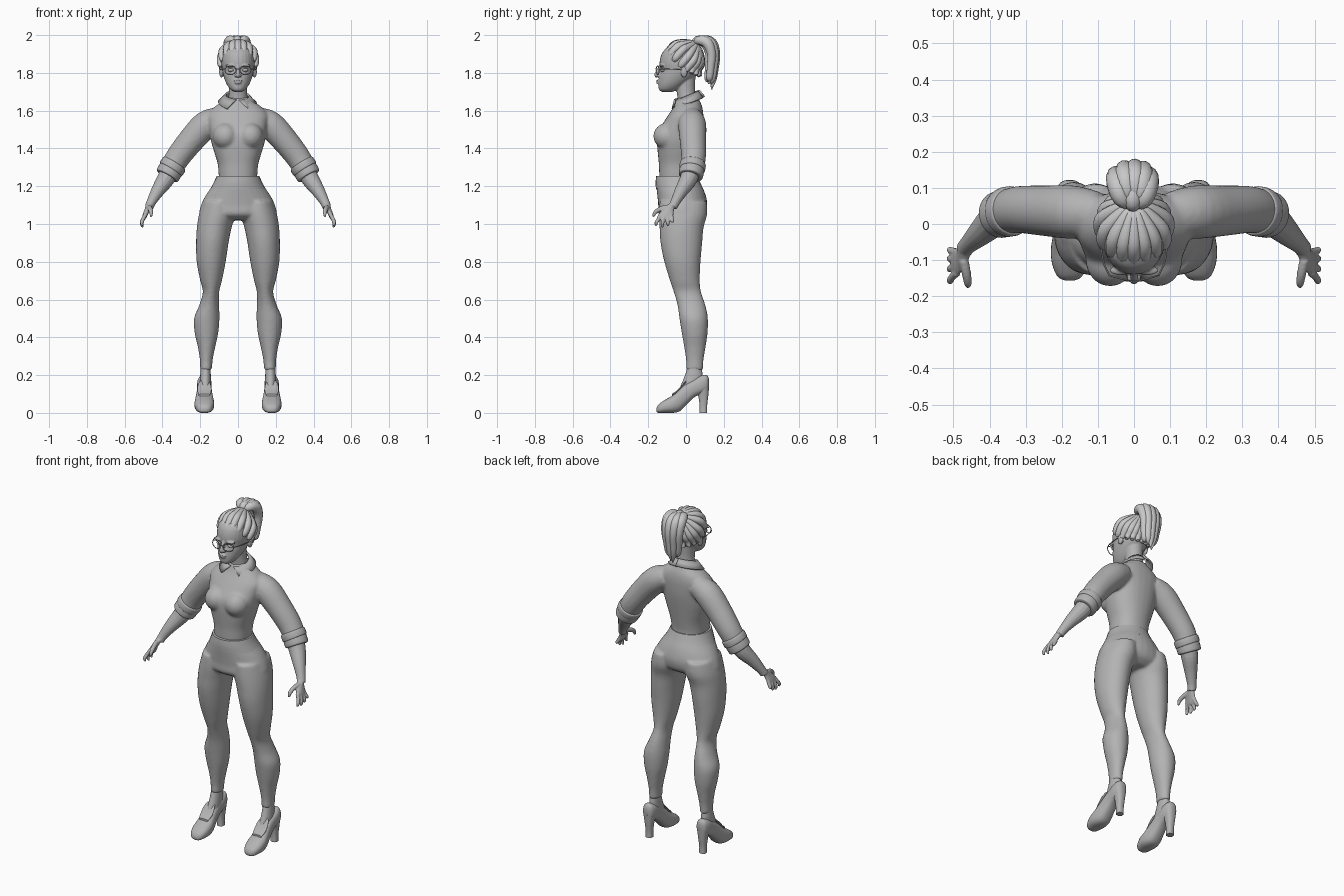
import bpy, bmesh
from math import sin, cos, pi, copysign
from mathutils import Vector, Matrix

cube = bpy.data.objects.get("Cube")
if cube:
    bpy.data.objects.remove(cube)


def material(name, grey):
    mat = bpy.data.materials.new(name)
    mat.use_nodes = True
    colour = (grey, grey, grey, 1)
    mat.diffuse_color = colour
    mat.node_tree.nodes["Principled BSDF"].inputs["Base Color"].default_value = colour
    return mat


body_grey = material("mid grey", .45)
hair_grey = material("light grey", .58)


def spline(rows, steps=4):
    """Smooth in-between rows through the given rows."""
    out = []
    last = len(rows) - 1
    for i in range(last):
        a, b, c, d = (rows[max(0, min(last, i + k))] for k in (-1, 0, 1, 2))
        for s in range(steps):
            t = s / steps
            out.append([q + .5 * t * (r - p + t * (2 * p - 5 * q + 4 * r - e + t * (3 * (q - r) + e - p)))
                        for p, q, r, e in zip(a, b, c, d)])
    return out + [list(rows[-1])]


def skin(bm, rings):
    """Closed surface over a row of equal rings."""
    loops = [[bm.verts.new(p) for p in ring] for ring in rings]
    n = len(loops[0])
    for low, high in zip(loops, loops[1:]):
        for i in range(n):
            j = (i + 1) % n
            bm.faces.new((low[i], low[j], high[j], high[i]))
    bm.faces.new(loops[0][::-1])
    bm.faces.new(loops[-1])


def stack(bm, rows, axis="z", power=1, n=28):
    """Rows of (level, a min, a max, b min, b max) lofted along one axis."""
    rings = []
    for t, a0, a1, b0, b1 in spline(rows):
        ring = []
        for k in range(n):
            c, s = cos(2 * pi * k / n), sin(2 * pi * k / n)
            a = (a0 + a1) / 2 + (a1 - a0) / 2 * copysign(abs(c) ** power, c)
            b = (b0 + b1) / 2 + (b1 - b0) / 2 * copysign(abs(s) ** power, s)
            ring.append((a, b, t) if axis == "z" else (a, t, b))
        rings.append(ring)
    skin(bm, rings)


def column(bm, rows, **options):
    """Rows of (z, front y, back y, half width) centred on x = 0."""
    stack(bm, [(z, -w, w, y0, y1) for z, y0, y1, w in rows], **options)


def tube(bm, rows, n=14):
    """Rows of (x, y, z, radius) swept along their path."""
    rows = spline(rows)
    points = [Vector(r[:3]) for r in rows]
    rings = []
    for i, p in enumerate(points):
        along = (points[min(i + 1, len(points) - 1)] - points[max(i - 1, 0)]).normalized()
        guide = Vector((0, 1, 0)) if abs(along.y) < .9 else Vector((1, 0, 0))
        if i:
            guide = u
        u = (guide - along * guide.dot(along)).normalized()
        v = along.cross(u)
        rings.append([p + rows[i][3] * (u * cos(2 * pi * k / n) + v * sin(2 * pi * k / n)) for k in range(n)])
    skin(bm, rings)


def egg(bm, centre, size):
    bmesh.ops.create_uvsphere(bm, u_segments=24, v_segments=16, radius=1,
                              matrix=Matrix.Translation(centre) @ Matrix.Diagonal((*size, 1)))


def flip(bm):
    """Copy everything so far to the other side."""
    copy = bmesh.ops.duplicate(bm, geom=bm.verts[:] + bm.edges[:] + bm.faces[:])["geom"]
    for v in copy:
        if isinstance(v, bmesh.types.BMVert):
            v.co.x *= -1


def part(name, bm, mat=body_grey, voxel=0, smooth=4):
    bmesh.ops.recalc_face_normals(bm, faces=bm.faces)
    mesh = bpy.data.meshes.new(name)
    bm.to_mesh(mesh)
    bm.free()
    mesh.materials.append(mat)
    mesh.shade_smooth()
    mesh.set_sharp_from_angle(angle=.9)
    obj = bpy.data.objects.new(name, mesh)
    bpy.context.collection.objects.link(obj)
    if voxel:
        fuse = obj.modifiers.new("fuse", "REMESH")
        fuse.mode = "VOXEL"
        fuse.voxel_size = voxel
        fuse.use_smooth_shade = True
        soften = obj.modifiers.new("soften", "SMOOTH")
        soften.iterations = smooth
    return obj


# Trousers: legs, hips and waistband
bm = bmesh.new()
stack(bm, [(1.12, .02, .185, -.14, .11), (1.05, .014, .207, -.143, .112), (.98, .034, .218, -.14, .093),
           (.9, .05, .222, -.135, .086), (.8, .065, .219, -.115, .077), (.7, .085, .2, -.085, .073),
           (.64, .1, .186, -.065, .08), (.57, .1, .205, -.045, .103), (.5, .098, .233, -.035, .116),
           (.42, .105, .229, -.022, .114), (.35, .12, .213, -.01, .104), (.28, .134, .202, 0, .093),
           (.225, .138, .2, 0, .09)])
flip(bm)
column(bm, [(1.24, -.155, .06, .114), (1.2, -.157, .085, .138), (1.15, -.152, .105, .172),
            (1.1, -.147, .113, .196), (1.05, -.143, .1, .2), (1.02, -.1, .06, .12)])
part("trousers", bm, voxel=.008, smooth=6)
bm = bmesh.new()
column(bm, [(1.185, -.159, .092, .147), (1.22, -.161, .075, .128), (1.255, -.158, .06, .113)])
part("waistband", bm)

# Shirt with sleeves
bm = bmesh.new()
tube(bm, [(.1, .03, 1.56, .06), (.17, .033, 1.525, .074), (.25, .037, 1.44, .07),
          (.32, .04, 1.35, .065), (.36, .03, 1.28, .06)], n=24)
egg(bm, (.066, -.1, 1.465), (.068, .073, .07))
flip(bm)
column(bm, [(1.22, -.14, .055, .1), (1.27, -.142, .055, .103), (1.32, -.144, .062, .108),
            (1.38, -.15, .072, .126), (1.44, -.154, .082, .143), (1.49, -.148, .089, .15),
            (1.54, -.118, .092, .158), (1.58, -.092, .092, .16), (1.62, -.066, .086, .125),
            (1.65, -.052, .074, .08), (1.67, -.045, .065, .06)], power=.9)
part("shirt", bm, voxel=.008, smooth=6)

# Rolled cuffs
bm = bmesh.new()
for near, far, r in (((.335, .037, 1.322), (.357, .032, 1.287), .069), ((.35, .034, 1.298), (.376, .024, 1.253), .065)):
    a, b = Vector(near), Vector(far)
    tube(bm, [(*a.lerp(b, t), r * k) for t, k in ((0, .9), (.15, 1), (.85, 1), (1, .9), (1.02, .7))], n=24)
flip(bm)
part("cuffs", bm)

# Pointed collar
bm = bmesh.new()
pairs = []
for i in range(17):
    s = i / 16
    t, q = .12 + (pi - .12) * s, .6 + (pi - .6) * s
    upper = bm.verts.new((.06 * sin(t), .005 - .06 * cos(t), 1.68 - .024 * cos(t)))
    lower = bm.verts.new((.1 * sin(q), .005 - .088 * cos(q), 1.642 - .028 * cos(q) - .012 * (1 - s) ** 4))
    if pairs:
        bm.faces.new((*pairs[-1], lower, upper))
    pairs.append((upper, lower))
flip(bm)
part("collar", bm).modifiers.new("thickness", "SOLIDIFY").thickness = .01

# Forearms and hands
bm = bmesh.new()
tube(bm, [(.355, .03, 1.29, .05), (.385, .012, 1.235, .047), (.425, -.025, 1.175, .036),
          (.457, -.055, 1.12, .026), (.47, -.07, 1.09, .024)])
stack(bm, [(1.11, .447, .486, -.088, -.05), (1.08, .46, .494, -.122, -.062), (1.055, .474, .503, -.142, -.066),
           (1.035, .484, .508, -.143, -.07), (1.025, .49, .505, -.135, -.078)])
for base, tip, end in ((-.078, -.072, 1.01), (-.097, -.096, .99), (-.117, -.125, .982), (-.135, -.158, .99)):
    tube(bm, [(.49, base, 1.05, .011), (.503, (base + tip) / 2, 1.025, .0105),
              (.51, tip, (end + 1.02) / 2, .0095), (.504, tip, end, .006)], n=10)
tube(bm, [(.472, -.1, 1.09, .014), (.464, -.138, 1.078, .013), (.46, -.164, 1.06, .011), (.46, -.172, 1.038, .006)], n=10)
flip(bm)
part("hands", bm, voxel=.004, smooth=3)

# Ankles, heeled shoes and their tongues
bm = bmesh.new()
stack(bm, [(.25, .146, .196, .01, .08), (.2, .144, .2, -.005, .088), (.14, .142, .204, -.03, .09)])
flip(bm)
part("ankles", bm)
bm = bmesh.new()
mid = .178
stack(bm, [(y, mid - w, mid + w, z0, z1) for y, z0, z1, w in (
    (-.157, .008, .024, .012), (-.145, 0, .045, .034), (-.11, 0, .07, .049), (-.07, 0, .093, .052),
    (-.035, .008, .125, .047), (0, .04, .155, .041), (.04, .08, .178, .038), (.08, .1, .198, .038),
    (.11, .112, .2, .03), (.121, .13, .18, .014))], axis="y", power=.8)
stack(bm, [(z, mid - w, mid + w, y0, y1) for z, y0, y1, w in (
    (0, .072, .112, .02), (.04, .072, .112, .02), (.09, .065, .118, .025), (.14, .05, .122, .034))], power=.8)
flip(bm)
part("heeled_shoes", bm)
bm = bmesh.new()
stack(bm, [(y, mid - w, mid + w, z - .012, z) for y, z, w in (
    (-.075, .1, .03), (-.045, .122, .037), (-.02, .15, .035), (0, .172, .025))], axis="y", power=.7)
flip(bm)
part("shoe_tongues", bm)

# Head, neck and ears
bm = bmesh.new()
egg(bm, (.088, -.01, 1.805), (.012, .018, .03))
egg(bm, (.011, -.15, 1.786), (.009, .01, .007))
egg(bm, (.038, -.128, 1.838), (.03, .014, .008))
flip(bm)
column(bm, [(1.7, -.13, -.07, .02), (1.712, -.143, -.04, .04), (1.74, -.146, 0, .06), (1.78, -.143, .05, .076),
            (1.815, -.135, .075, .084), (1.85, -.14, .08, .088), (1.89, -.133, .08, .087),
            (1.92, -.115, .075, .08), (1.95, -.07, .05, .05)], power=.95)
column(bm, [(1.78, -.05, .05, .05), (1.71, -.05, .048, .047), (1.66, -.045, .055, .052), (1.61, -.05, .065, .06)])
tube(bm, [(0, -.132, 1.838, .01), (0, -.147, 1.81, .011), (0, -.157, 1.788, .011), (0, -.15, 1.778, .006)])
egg(bm, (0, -.146, 1.759), (.023, .011, .006))
egg(bm, (0, -.145, 1.748), (.019, .012, .007))
part("head", bm, voxel=.004, smooth=3)
bm = bmesh.new()
egg(bm, (.037, -.122, 1.815), (.017, .015, .01))
flip(bm)
part("eyes", bm)

# Round glasses
bm = bmesh.new()
rim = [(.04 + .029 * cos(k * pi / 8), -.15 + .008 * cos(k * pi / 8), 1.814 + .023 * sin(k * pi / 8), .0025)
       for k in range(17)]
tube(bm, rim, n=6)
tube(bm, [(.068, -.142, 1.82, .0025), (.086, -.1, 1.82, .0025), (.095, -.02, 1.818, .0025)], n=6)
tube(bm, [(0, -.162, 1.822, .0025), (.012, -.157, 1.818, .0025)], n=6)
flip(bm)
part("glasses", bm)

# Swept hair: a base and locks drawn up to the tie
bm = bmesh.new()
crown, tie = Vector((0, -.01, 1.872)), Vector((0, .052, 1.948))
egg(bm, crown, (.095, .098, .098))
for k in range(18):
    a = 2 * pi * k / 18
    root = Vector((.091 * sin(a), -.018 - .094 * cos(a), 1.815 + .035 * cos(a) + .06 * max(0, cos(a))))
    path = [(*root, .01)]
    for t, r in ((.2, .02), (.45, .021), (.75, .017)):
        path.append((*(crown + (root.lerp(tie, t) - crown).normalized() * .093), r))
    tube(bm, path + [(*tie, .012)], n=10)
part("swept_hair", bm, hair_grey)

# Ponytail and its tie
bm = bmesh.new()
for dx, back, drop in ((-.048, -.01, .03), (-.025, .006, 0), (.002, .01, .01), (.025, .004, .03), (.04, -.012, .06), (-.005, -.022, .04)):
    tube(bm, [(0, .05, 1.945, .012), (dx * .7, .08 + back, 1.972, .024), (dx, .125 + back, 1.958, .029),
              (dx * 1.05, .147 + back, 1.9, .024), (dx * .9, .143 + back, 1.83, .021),
              (dx * .7, .136 + back, 1.77, .017), (dx * .3, .13 + back, 1.712 + drop, .003)], n=12)
part("ponytail", bm, hair_grey)
bm = bmesh.new()
tube(bm, [(0, .045, 1.94, .022), (0, .054, 1.951, .026), (0, .064, 1.962, .022)])
part("hair_tie", bm, hair_grey)
